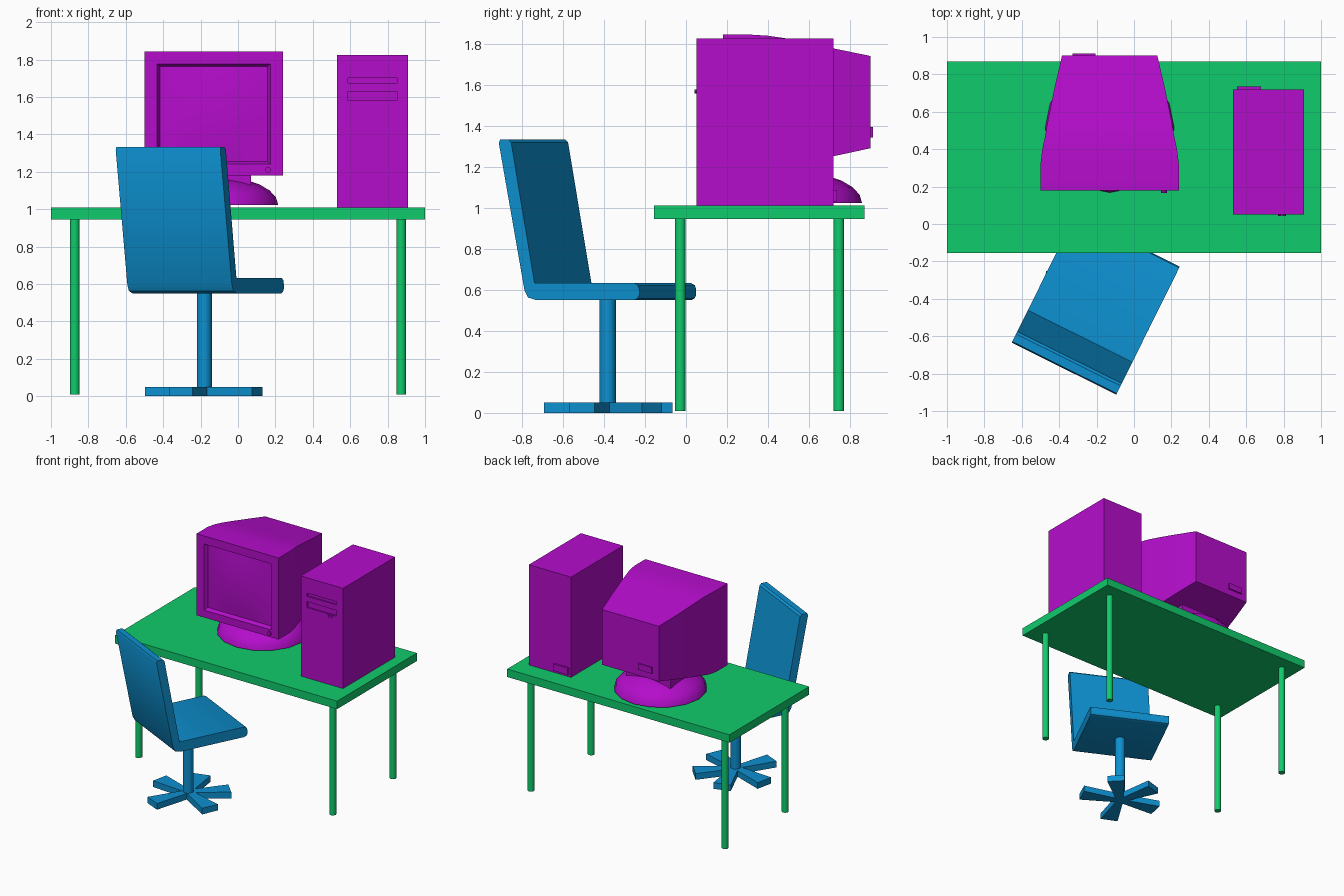
import bpy, bmesh
from math import radians, sin, cos, pi
from mathutils import Matrix

if "Cube" in bpy.data.objects:
    bpy.data.objects.remove(bpy.data.objects["Cube"])


def material(name, rgb):
    m = bpy.data.materials.new(name)
    m.diffuse_color = (*rgb, 1)
    m.use_nodes = True
    m.node_tree.nodes["Principled BSDF"].inputs["Base Color"].default_value = m.diffuse_color
    return m


GREEN = material("green", (0.005, 0.6, 0.15))
PURPLE = material("purple", (0.46, 0.004, 0.6))
BLUE = material("blue", (0.004, 0.28, 0.63))


def finish(name, bm, mat, smooth=False):
    bmesh.ops.recalc_face_normals(bm, faces=bm.faces)
    me = bpy.data.meshes.new(name)
    bm.to_mesh(me)
    bm.free()
    ob = bpy.data.objects.new(name, me)
    bpy.context.collection.objects.link(ob)
    me.materials.append(mat)
    if smooth:
        bpy.ops.object.select_all(action='DESELECT')
        bpy.context.view_layer.objects.active = ob
        ob.select_set(True)
        bpy.ops.object.shade_smooth_by_angle(angle=radians(35))
    return ob


def box(name, x, y, z, mat):
    bm = bmesh.new()
    bmesh.ops.create_cube(bm, size=1)
    for v in bm.verts:
        v.co = [a + (b - a) * (c + 0.5) for (a, b), c in zip((x, y, z), v.co)]
    return finish(name, bm, mat)


def rod(name, x, y, z0, z1, r, mat, sides=12):
    bm = bmesh.new()
    bmesh.ops.create_cone(bm, cap_ends=True, segments=sides, radius1=r, radius2=r, depth=z1 - z0,
                          matrix=Matrix.Translation((x, y, (z0 + z1) / 2)))
    return finish(name, bm, mat, True)


def knob(name, x, y0, y1, z, r, mat):
    bm = bmesh.new()
    m = Matrix.Translation((x, (y0 + y1) / 2, z)) @ Matrix.Rotation(pi / 2, 4, 'X')
    bmesh.ops.create_cone(bm, cap_ends=True, segments=10, radius1=r, radius2=r, depth=y1 - y0, matrix=m)
    return finish(name, bm, mat)


def bridge(bm, loops):
    for a, b in zip(loops, loops[1:]):
        n = len(a)
        for i in range(n):
            bm.faces.new((a[i], a[(i + 1) % n], b[(i + 1) % n], b[i]))


# Desk
box("desk_top", (-1, 1), (-0.155, 0.87), (0.945, 1.01), GREEN)
for sx, side in ((-1, "left"), (1, "right")):
    for y, end in ((-0.028, "front"), (0.745, "back")):
        rod(f"desk_leg_{end}_{side}", sx * 0.873, y, 0.01, 0.95, 0.026, GREEN)

# Computer tower with two recessed drive slots
tower = box("computer_tower", (0.53, 0.91), (0.05, 0.72), (1.01, 1.825), PURPLE)
for z in ((1.674, 1.70), (1.582, 1.63)):
    cutter = box("slot_cutter", (0.588, 0.85), (0.0, 0.062), z, PURPLE)
    cutter.hide_render = True
    mod = tower.modifiers.new("slot", 'BOOLEAN')
    mod.object, mod.solver = cutter, 'EXACT'
    bpy.context.view_layer.objects.active = tower
    bpy.ops.object.modifier_apply(modifier=mod.name)
    bpy.data.objects.remove(cutter)
for i, x in enumerate((0.78, 0.803)):
    knob(f"tower_button_{i + 1}", x, 0.042, 0.06, 1.567, 0.01, PURPLE)
box("tower_power_socket", (0.55, 0.68), (0.71, 0.735), (1.03, 1.085), PURPLE)

# Monitor shell: lofted from the back to the bezel and into the screen recess
CX = -0.13
sections = [  # y, half width, bottom, top
    (0.90, 0.255, 1.29, 1.739), (0.72, 0.297, 1.251, 1.776), (0.56, 0.329, 1.216, 1.81),
    (0.47, 0.345, 1.197, 1.828), (0.40, 0.36, 1.185, 1.838), (0.32, 0.37, 1.18, 1.843),
    (0.18, 0.37, 1.18, 1.843), (0.18, 0.303, 1.24, 1.777), (0.21, 0.287, 1.254, 1.763)]
bm = bmesh.new()
loops = [[bm.verts.new((CX + sx * w, y, z)) for sx, z in ((-1, lo), (1, lo), (1, hi), (-1, hi))]
         for y, w, lo, hi in sections]
bridge(bm, loops)
bm.faces.new(loops[0])
finish("monitor_shell", bm, PURPLE, True)

# Gently bulging screen
bm = bmesh.new()
bmesh.ops.create_grid(bm, x_segments=8, y_segments=8, size=1)
for v in bm.verts:
    a, b = v.co.x, v.co.y
    v.co = (CX + 0.287 * a, 0.21 - 0.018 * (1 - a * a) * (1 - b * b), 1.5085 + 0.2545 * b)
for f in bm.faces:
    f.normal_update()
screen = finish("monitor_screen", bm, PURPLE, True)
if screen.data.polygons[0].normal.y > 0:
    screen.data.flip_normals()

knob("monitor_button", 0.16, 0.166, 0.19, 1.21, 0.016, PURPLE)
box("monitor_power_socket", (-0.33, -0.205), (0.89, 0.912), (1.343, 1.392), PURPLE)

# Monitor stand: neck and flattened dome
box("monitor_neck", (CX - 0.2, CX + 0.2), (0.36, 0.67), (1.13, 1.205), PURPLE)
bm = bmesh.new()
rings = []
for k in range(6):
    t = k * pi / 2 / 6
    rings.append([bm.verts.new((CX + 0.345 * cos(t) * cos(j * pi / 8), 0.513 + 0.345 * cos(t) * sin(j * pi / 8),
                                1.022 + 0.156 * sin(t))) for j in range(16)])
bridge(bm, rings)
bm.faces.new(rings[0])
bm.faces.new(rings[-1])
finish("monitor_base", bm, PURPLE, True)

# Chair seat and backrest: one bent side profile extruded across the width
PX, PY = -0.18, -0.382
profile = [(0.30, 0.55), (-0.235, 0.55), (-0.278, 0.562), (-0.297, 0.595), (-0.437, 1.315), (-0.430, 1.332),
           (-0.385, 1.332), (-0.370, 1.318), (-0.243, 0.632), (0.30, 0.632), (0.32, 0.622), (0.327, 0.60),
           (0.327, 0.575), (0.318, 0.557)]
place = Matrix.Translation((PX, PY, 0)) @ Matrix.Rotation(radians(-26.4), 4, 'Z')
bm = bmesh.new()
ends = [[bm.verts.new(place @ Matrix.Translation((x, u, z)).translation) for u, z in profile]
        for x in (-0.312, 0.312)]
bridge(bm, ends)
for e in ends:
    bm.faces.new(e)
finish("chair_seat_and_back", bm, BLUE, True)

# Chair post and flared star feet
rod("chair_post", PX, PY, 0.005, 0.56, 0.04, BLUE)
for i, ang in enumerate((44, 106, 168, 246, 336)):
    turn = Matrix.Translation((PX, PY, 0)) @ Matrix.Rotation(radians(ang), 4, 'Z')
    bm = bmesh.new()
    foot = [[bm.verts.new(turn @ Matrix.Translation((x, y, z)).translation)
             for x, y in ((0, -0.025), (0.31, -0.068), (0.31, 0.068), (0, 0.025))] for z in (0, 0.05)]
    bridge(bm, foot)
    for e in foot:
        bm.faces.new(e)
    finish(f"chair_foot_{i + 1}", bm, BLUE)
